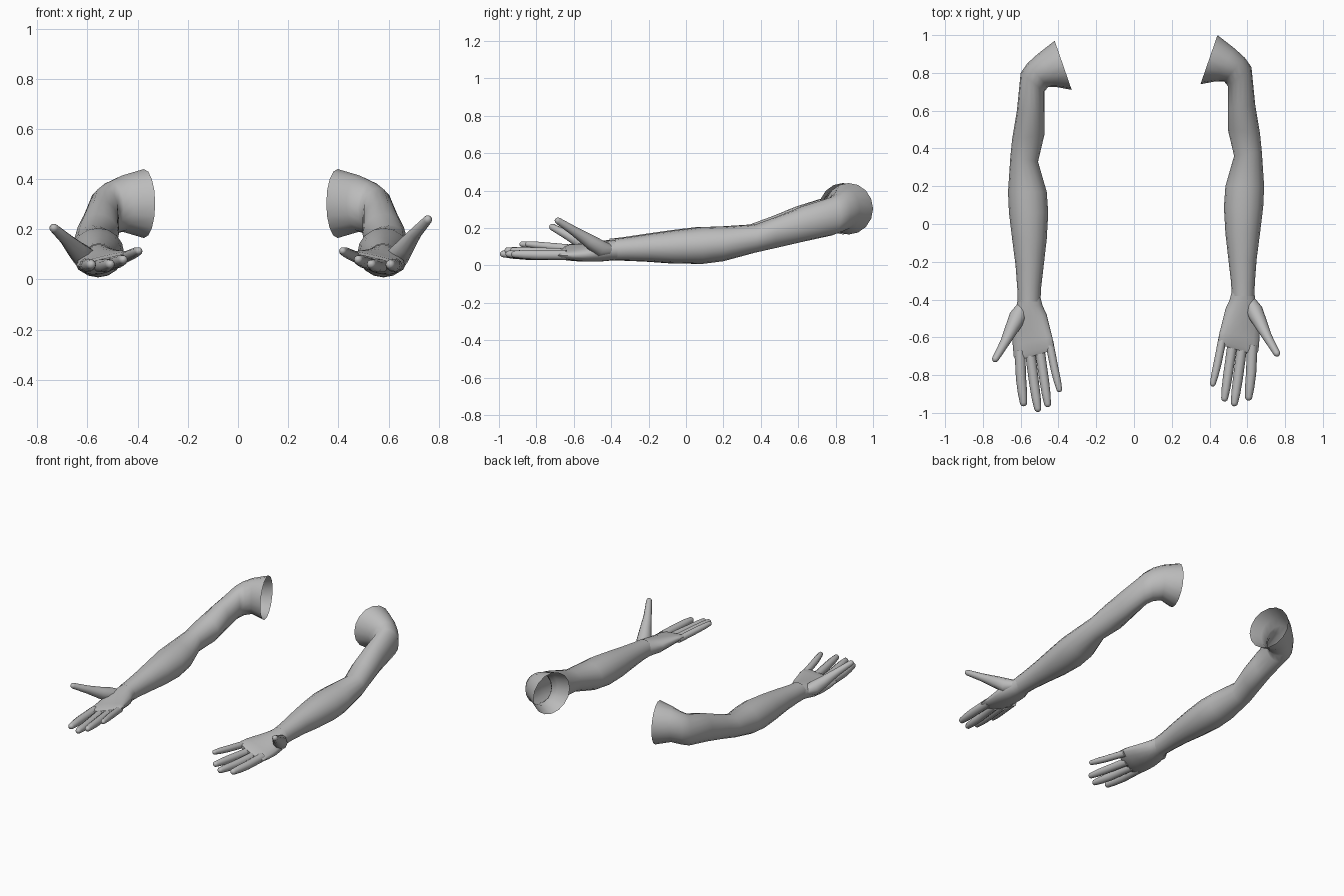
import bpy, bmesh, math
from mathutils import Vector

if "Cube" in bpy.data.objects:
    bpy.data.objects.remove(bpy.data.objects["Cube"])

skin = bpy.data.materials.new("grey skin")
skin.diffuse_color = (0.5, 0.5, 0.5, 1)
skin.use_nodes = True
skin.node_tree.nodes["Principled BSDF"].inputs["Base Color"].default_value = skin.diffuse_color


def make_object(name, rings, place, cap_start=False, cap_end=False):
    """Skin a list of equal-length point rings into one smooth mesh."""
    bm = bmesh.new()
    loops = [[bm.verts.new(place(p)) for p in ring] for ring in rings]
    n = len(loops[0])
    for a, b in zip(loops, loops[1:]):
        for i in range(n):
            j = (i + 1) % n
            bm.faces.new((a[i], a[j], b[j], b[i]))
    if cap_start:
        bm.faces.new(loops[0])
    if cap_end:
        bm.faces.new(loops[-1])
    bmesh.ops.recalc_face_normals(bm, faces=bm.faces)
    # the open shoulder sleeve must face outwards: test one face against its ring
    face = bm.faces[0] if not isinstance(bm.faces, list) else None
    bm.faces.ensure_lookup_table()
    face = bm.faces[0]
    mid = sum((v.co for v in loops[0] + loops[1]), Vector()) / (2 * n)
    if face.normal.dot(face.calc_center_median() - mid) < 0:
        bmesh.ops.reverse_faces(bm, faces=bm.faces)
    mesh = bpy.data.meshes.new(name)
    bm.to_mesh(mesh)
    bm.free()
    obj = bpy.data.objects.new(name, mesh)
    bpy.context.collection.objects.link(obj)
    mesh.materials.append(skin)
    bpy.ops.object.select_all(action='DESELECT')
    obj.select_set(True)
    bpy.context.view_layer.objects.active = obj
    bpy.ops.object.shade_smooth_by_angle(angle=math.radians(60))
    return obj


def section(xo, yo, xi, yi, zb, zt, lift=0, n=16):
    """Oval ring between an outer and an inner edge point; lift raises the inner edge."""
    pts = []
    for k in range(n):
        c, s = math.cos(2 * math.pi * k / n), math.sin(2 * math.pi * k / n)
        t = (1 + c) / 2
        pts.append(Vector((xi + (xo - xi) * t, yi + (yo - yi) * t,
                           (zb + zt) / 2 + s * (zt - zb) / 2 + lift * (1 - t) ** 2)))
    return pts


def digit(path, radii, n=10):
    """Round finger rings along a path, ending in a rounded tip."""
    path = [Vector(p) for p in path]
    radii = list(radii)
    d = (path[-1] - path[-2]).normalized()
    tip, r = path[-1], radii[-1]
    path[-1] = tip - d * r
    for a in (30, 60, 85):
        path.append(tip - d * r * (1 - math.sin(math.radians(a))))
        radii.append(r * math.cos(math.radians(a)))
    rings = []
    for i, p in enumerate(path):
        t = (path[min(i + 1, len(path) - 1)] - path[max(i - 1, 0)]).normalized()
        u = t.cross(Vector((0, 0, 1))).normalized()
        v = u.cross(t)
        rings.append([p + radii[i] * (u * math.cos(2 * math.pi * k / n)
                                      + v * math.sin(2 * math.pi * k / n)) for k in range(n)])
    return rings


# shoulder opening to wrist: outer x, y, inner x, y, bottom, top
ARM = [
    (.42, .97, .33, .71, .165, .44),
    (.51, .90, .41, .725, .19, .415),
    (.565, .85, .455, .725, .175, .39),
    (.60, .80, .475, .70, .16, .365),
    (.62, .60, .475, .58, .125, .315),
    (.645, .45, .475, .47, .095, .262),
    (.655, .35, .508, .33, .068, .218),
    (.667, .17, .462, .17, .022, .207),
    (.662, .06, .454, .06, .008, .205),
    (.645, -.08, .462, -.08, .010, .188),
    (.627, -.22, .478, -.22, .020, .168),
    (.618, -.34, .492, -.34, .025, .150),
    (.615, -.41, .495, -.41, .025, .142),
]
# wrist to knuckles, with the little finger side lifted
PALM = [
    (.613, -.38, .497, -.38, .028, .140, 0),
    (.622, -.44, .485, -.43, .024, .132, .005),
    (.642, -.50, .462, -.48, .015, .118, .02),
    (.645, -.57, .445, -.55, .013, .100, .04),
    (.642, -.64, .432, -.60, .018, .088, .05),
    (.637, -.70, .425, -.645, .026, .082, .05),
    (.625, -.725, .435, -.67, .038, .072, .045),
]
# base, middle joint and tip of each finger, with thickness
FINGERS = {
    "index_finger": [(.604, -.67, .056), (.598, -.82, .056), (.583, -.965, .060), .027],
    "middle_finger": [(.550, -.68, .055), (.528, -.85, .054), (.507, -.995, .062), .026],
    "ring_finger": [(.500, -.66, .065), (.475, -.83, .072), (.455, -.97, .080), .025],
    "little_finger": [(.450, -.62, .088), (.420, -.77, .102), (.392, -.89, .115), .021],
}

# the right arm sits slightly further out and back, with its thumb a little higher
for side, sx, dx, dy, thumb_up in (("left", -1, 0, 0, 0), ("right", 1, .022, .03, .035)):
    def place(p):
        return Vector((sx * (p.x + dx), p.y + dy, p.z))

    make_object(side + "_arm", [section(*r) for r in ARM], place)
    make_object(side + "_palm", [section(*r) for r in PALM], place, True, True)
    for name, (base, joint, tip, r) in FINGERS.items():
        half = [(a + b) / 2 for a, b in zip(joint, tip)]
        make_object(side + "_" + name,
                    digit([base, joint, half, tip], [r * 1.05, r, r * .92, r * .72]),
                    place, True, True)
    # thumb with its fleshy root
    make_object(side + "_thumb", digit(
        [(.585, -.43, .080), (.615, -.49, .090), (.645, -.55, .118 + thumb_up * .4),
         (.685, -.63, .160 + thumb_up * .7), (.742, -.728, .212 + thumb_up)],
        [.030, .046, .037, .025, .018]), place, True, True)
